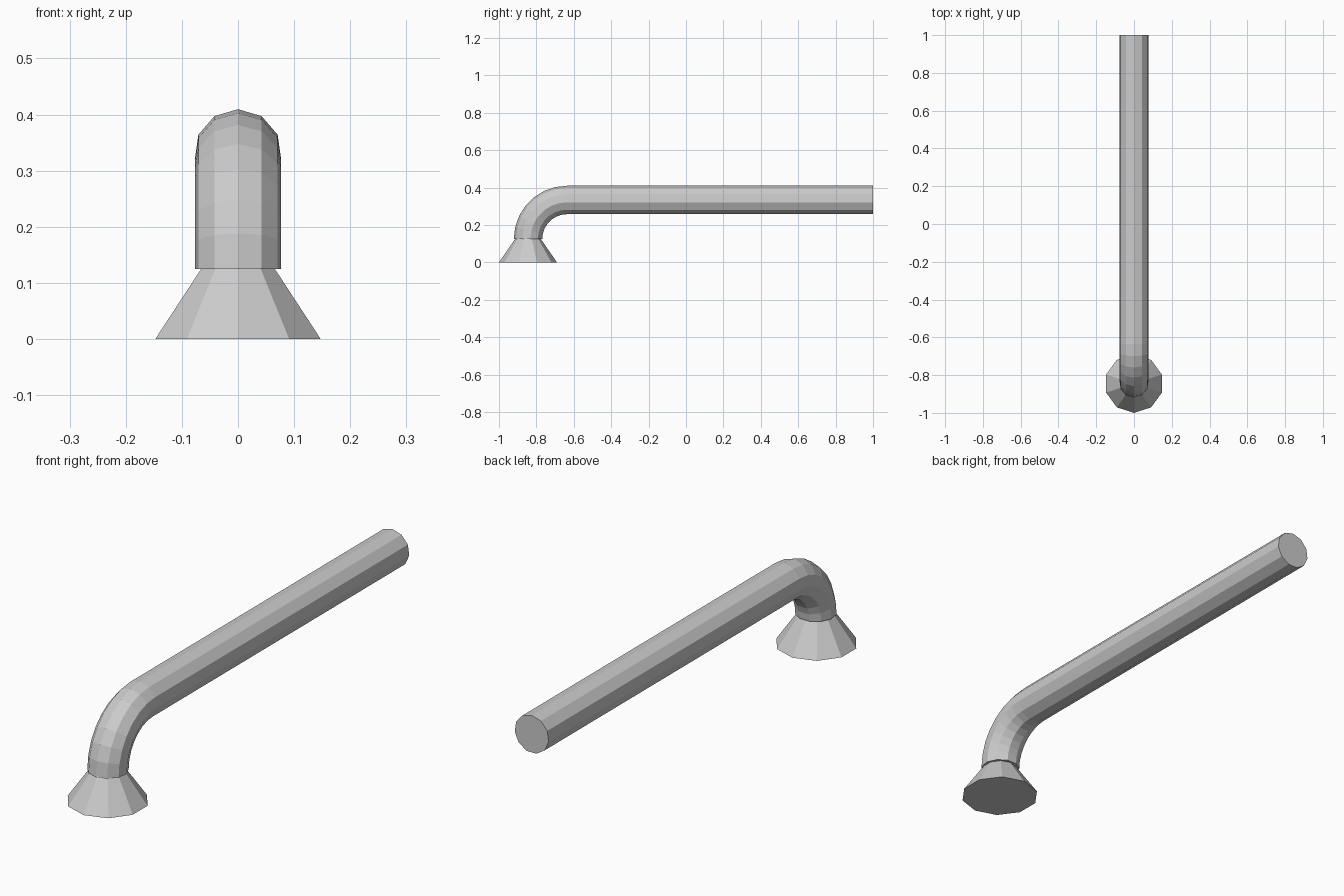
import bpy, bmesh, math
from mathutils import Vector

if "Cube" in bpy.data.objects:
    bpy.data.objects.remove(bpy.data.objects["Cube"])

SIDES = 11          # pipe cross-section
R = 0.0776          # pipe radius
BEND = 0.207        # bend radius along the pipe centre
STEPS = 7
Z0 = 0.125          # top of the flared foot
PIPE_Y = -0.843


def finish(bm, name):
    bmesh.ops.recalc_face_normals(bm, faces=bm.faces)
    mesh = bpy.data.meshes.new(name)
    bm.to_mesh(mesh)
    bm.free()
    obj = bpy.data.objects.new(name, mesh)
    bpy.context.collection.objects.link(obj)
    return obj


# Flared ten-sided foot
bm = bmesh.new()
bmesh.ops.create_cone(bm, cap_ends=True, segments=10, radius1=0.155,
                      radius2=0.069, depth=Z0)
for v in bm.verts:      # put a corner at the front
    v.co = Vector((v.co.x, v.co.y, v.co.z))
corner = min(bm.verts, key=lambda v: v.co.z).co
turn = -math.pi / 2 - math.atan2(corner.y, corner.x)
c, s = math.cos(turn), math.sin(turn)
for v in bm.verts:
    x, y, z = v.co
    v.co = (c * x - s * y, s * x + c * y - 0.845, z + Z0 / 2)
finish(bm, "flared_foot")

# Bent pipe: rings swept up through the elbow, then straight back
stations = []
for i in range(STEPS + 1):
    a = math.pi / 2 * i / STEPS
    out = Vector((0, -math.cos(a), math.sin(a)))
    centre = Vector((0, PIPE_Y + BEND, Z0)) + out * BEND
    stations.append((centre, out))
stations.append((Vector((0, 1, Z0 + BEND)), Vector((0, 0, 1))))

bm = bmesh.new()
rings = []
for centre, out in stations:
    ring = []
    for k in range(SIDES):
        t = 2 * math.pi * k / SIDES
        ring.append(bm.verts.new(centre + R * (math.cos(t) * out + math.sin(t) * Vector((1, 0, 0)))))
    rings.append(ring)
for a, b in zip(rings, rings[1:]):
    for k in range(SIDES):
        n = (k + 1) % SIDES
        bm.faces.new((a[k], a[n], b[n], b[k]))
bm.faces.new(rings[0])
bm.faces.new(rings[-1])
finish(bm, "bent_pipe")
